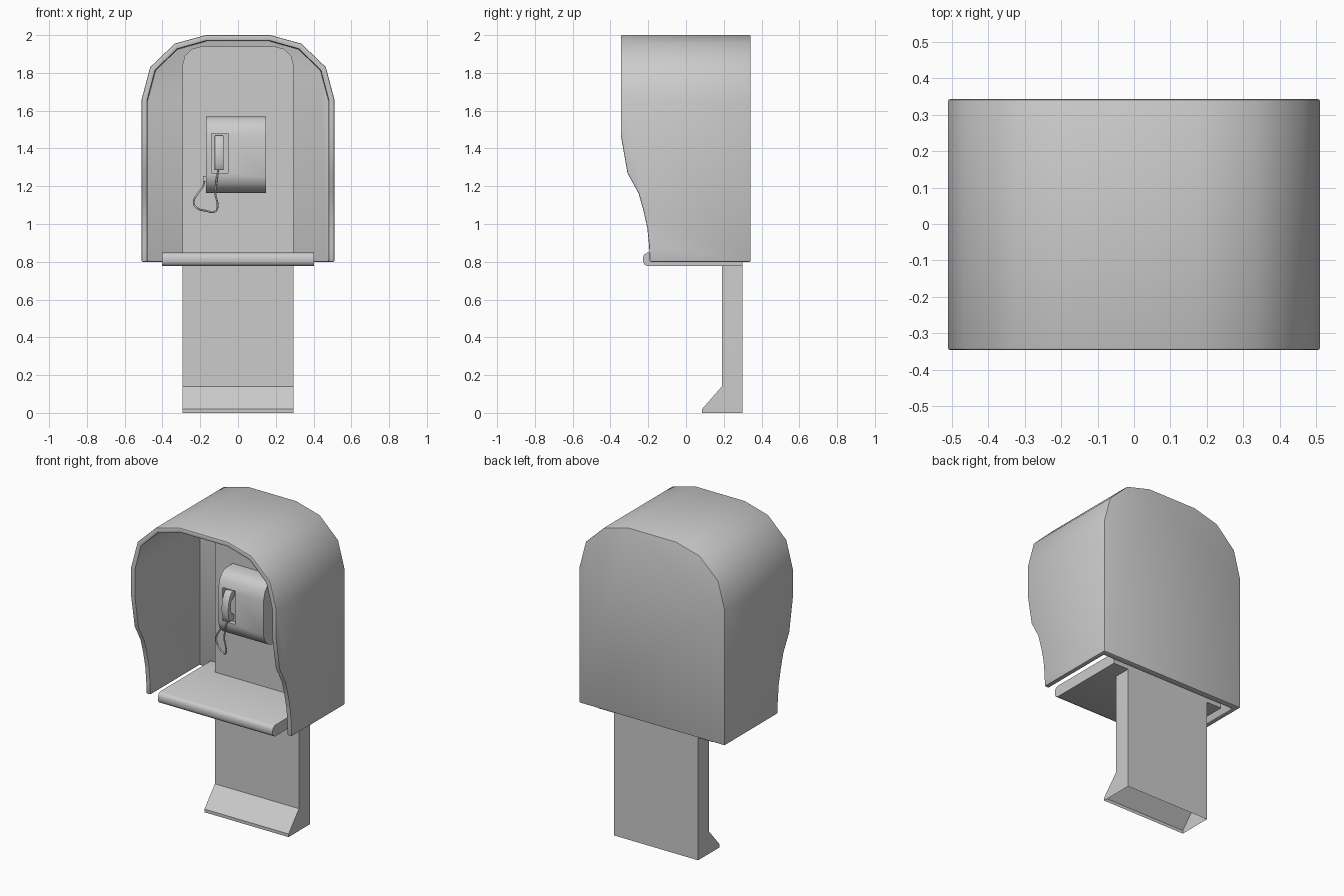
import bpy, bmesh, math
from mathutils import Vector

if "Cube" in bpy.data.objects:
    bpy.data.objects.remove(bpy.data.objects["Cube"])


def prism(name, pts, axis, a, b):
    """Extrude a closed profile: axis 'x' takes (y, z) points, axis 'y' takes (x, z) points."""
    bm = bmesh.new()
    rings = []
    for d in (a, b):
        rings.append([bm.verts.new((d, p, q) if axis == 'x' else (p, d, q)) for p, q in pts])
    bm.faces.new(rings[0])
    bm.faces.new(rings[1][::-1])
    n = len(pts)
    for i in range(n):
        j = (i + 1) % n
        bm.faces.new((rings[0][i], rings[1][i], rings[1][j], rings[0][j]))
    bmesh.ops.recalc_face_normals(bm, faces=bm.faces)
    me = bpy.data.meshes.new(name)
    bm.to_mesh(me)
    bm.free()
    ob = bpy.data.objects.new(name, me)
    bpy.context.collection.objects.link(ob)
    return ob


def finish(ob, cutters=(), bevel=0.0, segments=2, angle=40):
    """Cut, bevel, bake the modifiers and smooth by angle."""
    for c in cutters:
        m = ob.modifiers.new("cut", 'BOOLEAN')
        m.operation, m.solver, m.object = 'DIFFERENCE', 'EXACT', c
    if bevel:
        m = ob.modifiers.new("bevel", 'BEVEL')
        m.width, m.segments = bevel, segments
        m.limit_method, m.angle_limit = 'ANGLE', math.radians(50)
    deps = bpy.context.evaluated_depsgraph_get()
    deps.update()
    me = bpy.data.meshes.new_from_object(ob.evaluated_get(deps))
    ob.modifiers.clear()
    ob.data = me
    me.shade_smooth()
    me.set_sharp_from_angle(angle=math.radians(angle))
    for c in cutters:
        bpy.data.objects.remove(c)
    return ob


def mirrored(half):
    return half + [(-x, z) for x, z in reversed(half)]


# Hood: arched shell with a closed back and a wavy front edge
outer = mirrored([(0.51, 0.80), (0.51, 1.66), (0.465, 1.83), (0.335, 1.955), (0.17, 2.0)])
inner = mirrored([(0.48, 0.70), (0.48, 1.655), (0.438, 1.813), (0.322, 1.926), (0.166, 1.97)])
hood = prism("hood", outer, 'y', -0.345, 0.342)
cavity = prism("hood_cavity_cutter", inner, 'y', -0.6, 0.302)
front_cut = prism("hood_front_cutter", [
    (-0.345, 1.47), (-0.31, 1.27), (-0.25, 1.16), (-0.225, 1.07),
    (-0.205, 0.98), (-0.195, 0.88), (-0.188, 0.70), (-0.7, 0.70), (-0.7, 1.47)], 'x', -0.8, 0.8)
for c in (cavity, front_cut):
    c.hide_render = True
finish(hood, (cavity, front_cut), bevel=0.006)

# Post: flat column with a flared foot, rounded top corners and an open base
post = prism("post", [(0.085, 0.0), (0.085, 0.02), (0.19, 0.14), (0.19, 1.94),
                      (0.30, 1.94), (0.30, 0.0)], 'x', -0.295, 0.295)
bm = bmesh.new()
bm.from_mesh(post.data)
corners = [e for e in bm.edges
           if all(v.co.z > 1.9 for v in e.verts) and abs(e.verts[0].co.x - e.verts[1].co.x) < 0.01]
bmesh.ops.bevel(bm, geom=corners, offset=0.1, segments=3, profile=0.5, affect='EDGES')
bmesh.ops.delete(bm, geom=[f for f in bm.faces if all(v.co.z < 0.001 for v in f.verts)],
                 context='FACES_ONLY')
bm.to_mesh(post.data)
bm.free()
finish(post)

# Shelf with a rounded front lip
shelf = prism("shelf", [(0.30, 0.777), (-0.205, 0.777), (-0.22, 0.785), (-0.227, 0.80),
                        (-0.227, 0.825), (-0.22, 0.84), (-0.205, 0.848), (0.30, 0.848)],
              'x', -0.402, 0.402)
finish(shelf)

# Telephone body with rounded top and bottom, and a recess for the handset
body = prism("telephone_body", [(0.195, 1.57), (0.12, 1.57), (0.085, 1.555), (0.06, 1.525),
                                (0.045, 1.47), (0.045, 1.25), (0.06, 1.21), (0.09, 1.18),
                                (0.13, 1.165), (0.195, 1.165)], 'x', -0.17, 0.147)
recess = prism("recess_cutter", [(-0.14, 1.27), (-0.05, 1.27), (-0.05, 1.48), (-0.14, 1.48)],
               'y', -0.1, 0.075)
recess.hide_render = True
finish(body, (recess,), angle=35)

# Handset: bowed grip with thicker ends resting in the recess
handset = prism("handset", [(0.075, 1.465), (0.045, 1.468), (0.025, 1.44), (0.013, 1.40),
                            (0.01, 1.36), (0.013, 1.32), (0.025, 1.285), (0.07, 1.285),
                            (0.07, 1.32), (0.045, 1.335), (0.038, 1.375), (0.045, 1.415),
                            (0.075, 1.43)], 'x', -0.124, -0.076)
finish(handset, bevel=0.004)

# Cord socket on the left side of the body
socket = prism("cord_socket", [(-0.185, 1.225), (-0.165, 1.225), (-0.165, 1.255), (-0.185, 1.255)],
               'y', 0.10, 0.13)
finish(socket)

# Hanging cord
path = [(-0.105, 0.045, 1.29), (-0.115, 0.035, 1.22), (-0.12, 0.035, 1.16), (-0.108, 0.035, 1.10),
        (-0.118, 0.04, 1.068), (-0.17, 0.07, 1.07), (-0.217, 0.10, 1.085), (-0.235, 0.12, 1.115),
        (-0.21, 0.12, 1.165), (-0.185, 0.118, 1.20), (-0.177, 0.115, 1.235)]
cu = bpy.data.curves.new("cord", 'CURVE')
cu.dimensions = '3D'
cu.bevel_depth, cu.bevel_resolution, cu.resolution_u = 0.005, 1, 4
cu.use_fill_caps = True
sp = cu.splines.new('BEZIER')
sp.bezier_points.add(len(path) - 1)
for bp, co in zip(sp.bezier_points, path):
    bp.co = Vector(co)
    bp.handle_left_type = bp.handle_right_type = 'AUTO'
cord = bpy.data.objects.new("cord", cu)
bpy.context.collection.objects.link(cord)
